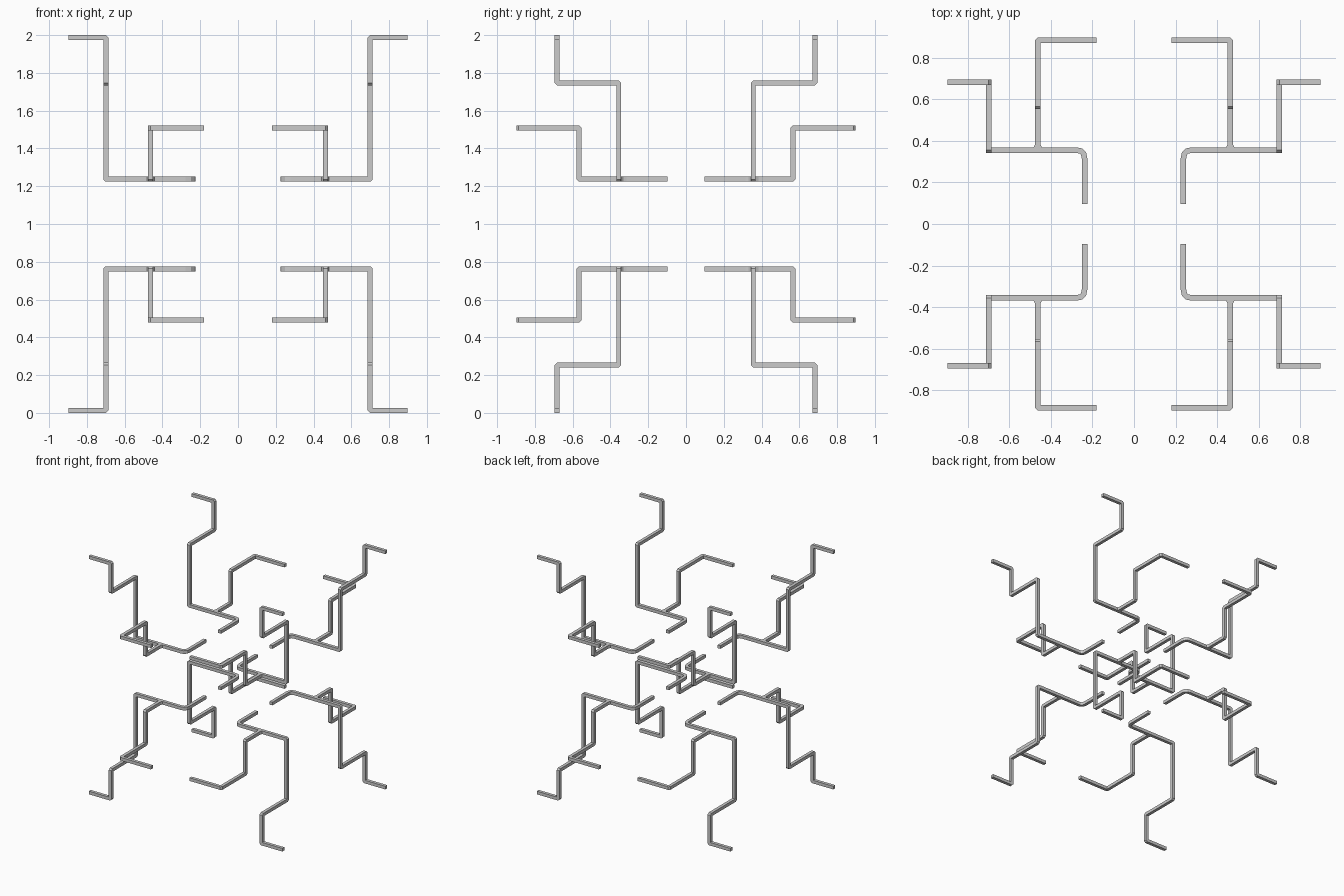
import bpy, bmesh, math
from mathutils import Vector

if "Cube" in bpy.data.objects:
    bpy.data.objects.remove(bpy.data.objects["Cube"])

R = 0.0132          # half thickness of the square bar
SIDES = 4


def rounded(points):
    """Replace each inner corner (x, y, z, cut, steps) by a small bend."""
    out = []
    for i, p in enumerate(points):
        c = Vector(p[:3])
        if len(p) == 3:
            out.append(c)
            continue
        cut, steps = p[3:]
        a = c + (Vector(points[i - 1][:3]) - c).normalized() * cut
        b = c + (Vector(points[i + 1][:3]) - c).normalized() * cut
        for k in range(steps + 1):
            t = k / steps
            out.append(a * (1 - t) ** 2 + c * 2 * t * (1 - t) + b * t * t)
    return out


def bar(name, points, flare=1.0):
    """Sweep a square along the path with mitred bends, mirrored 8 ways."""
    path = rounded(points)
    dirs = [(b - a).normalized() for a, b in zip(path, path[1:])]
    # both bars start along y, so the square section lies in the xz plane
    u, w = Vector((1, 0, 0)), Vector((0, 0, 1))
    rad = R / math.cos(math.pi / SIDES)
    angs = [2 * math.pi * (k + 0.5) / SIDES for k in range(SIDES)]
    ring = [path[0] + (u * math.cos(a) + w * math.sin(a)) * rad for a in angs]
    rings = [ring]
    for i in range(1, len(path)):
        d = dirs[i - 1]
        n = (d + dirs[min(i, len(dirs) - 1)]).normalized()
        ring = [v + d * ((path[i] - v).dot(n) / d.dot(n)) for v in ring]
        rings.append(ring)
    # widen the root sideways where a branch leaves the main bar
    for v in rings[0]:
        v.x = path[0].x + (v.x - path[0].x) * flare

    bm = bmesh.new()
    vs = [[bm.verts.new(v) for v in r] for r in rings]
    for r, s in zip(vs, vs[1:]):
        for k in range(SIDES):
            j = (k + 1) % SIDES
            bm.faces.new((r[k], r[j], s[j], s[k]))
    bm.faces.new(vs[0][::-1])
    bm.faces.new(vs[-1])
    bmesh.ops.recalc_face_normals(bm, faces=bm.faces)
    me = bpy.data.meshes.new(name)
    bm.to_mesh(me)
    bm.free()
    ob = bpy.data.objects.new(name, me)
    bpy.context.collection.objects.link(ob)
    ob.location.z = 1.0
    mir = ob.modifiers.new("mirror", 'MIRROR')
    mir.use_axis = (True, True, True)
    mir.use_mirror_merge = False
    return ob


C = (0.005, 1)      # tight bend

# long stepped bar, coordinates relative to the centre
bar("main_bar", [
    (0.238, 0.097, 0.237),
    (0.238, 0.356, 0.237, 0.04, 3),
    (0.700, 0.356, 0.237, *C),
    (0.700, 0.356, 0.747, *C),
    (0.700, 0.682, 0.747, *C),
    (0.700, 0.682, 0.9868, *C),
    (0.898, 0.682, 0.9868)])

# side branch leaving the main bar
bar("branch_bar", [
    (0.463, 0.356, 0.237),
    (0.463, 0.384, 0.237, 0.001, 1),
    (0.463, 0.566, 0.237, *C),
    (0.463, 0.566, 0.509, *C),
    (0.463, 0.885, 0.509, *C),
    (0.180, 0.885, 0.509)], flare=2.0)
